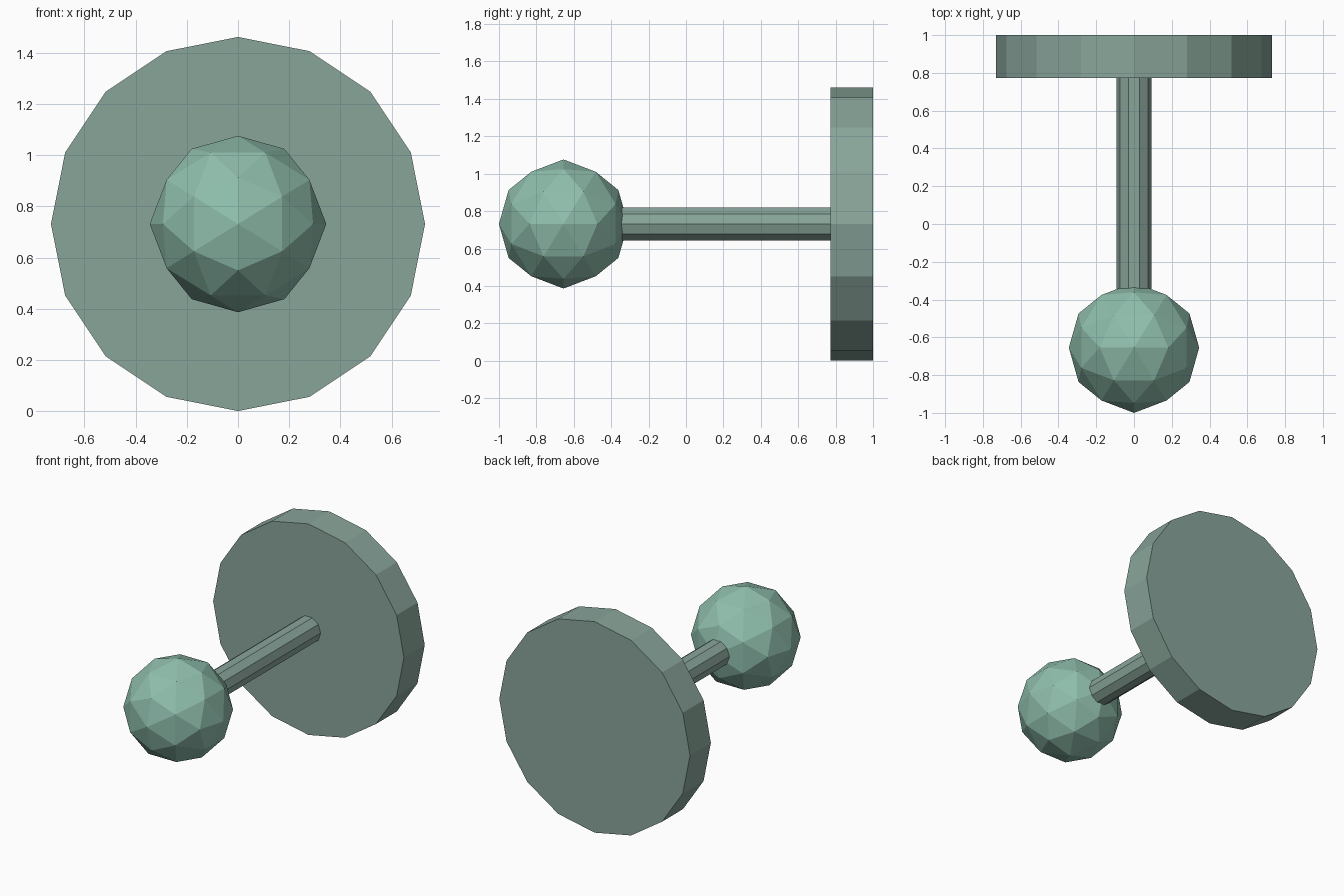
import bpy, bmesh, math
from mathutils import Vector

if "Cube" in bpy.data.objects:
    bpy.data.objects.remove(bpy.data.objects["Cube"])

CENTRE_Z = 0.731


def material(name, rgb):
    m = bpy.data.materials.new(name)
    m.diffuse_color = (*rgb, 1.0)
    m.use_nodes = True
    m.node_tree.nodes["Principled BSDF"].inputs["Base Color"].default_value = m.diffuse_color
    return m


grey_green = material("grey green", (0.25, 0.376, 0.323))
mint_green = material("mint green", (0.275, 0.515, 0.413))


def cylinder(name, sides, radius, y0, y1, mat):
    """Flat-shaded prism along y, with a corner on the +x side."""
    bpy.ops.mesh.primitive_cylinder_add(
        vertices=sides, radius=radius, depth=y1 - y0,
        location=(0, (y0 + y1) / 2, CENTRE_Z))
    obj = bpy.context.object
    obj.name = name
    # Rebuild corner angles so that one corner points along +x, axis along y
    for v in obj.data.vertices:
        a = math.atan2(v.co.y, v.co.x) - math.pi / 2
        v.co = Vector((radius * math.cos(a), -v.co.z, radius * math.sin(a)))
    obj.data.update()
    obj.data.materials.append(mat)
    return obj


def faceted_ball(name, radius, location, mat):
    """Once-subdivided icosahedron with a corner on each axis."""
    phi = (1 + math.sqrt(5)) / 2
    seeds = [(1, 0, 0), (phi, 1, 0), (phi ** 2, 1, phi)]
    points = set()
    for seed in seeds:
        for shift in range(3):
            p = seed[shift:] + seed[:shift]
            for sx in (1, -1):
                for sy in (1, -1):
                    for sz in (1, -1):
                        points.add((p[0] * sx, p[1] * sy, p[2] * sz))
    bm = bmesh.new()
    for p in sorted(points):
        bm.verts.new(Vector(p).normalized() * radius)
    bmesh.ops.convex_hull(bm, input=bm.verts[:])
    bmesh.ops.recalc_face_normals(bm, faces=bm.faces[:])
    mesh = bpy.data.meshes.new(name)
    bm.to_mesh(mesh)
    bm.free()
    mesh.materials.append(mat)
    obj = bpy.data.objects.new(name, mesh)
    obj.location = location
    bpy.context.collection.objects.link(obj)
    return obj


# Wall plate, stem and knob
cylinder("base_disc", 16, 0.731, 0.772, 1.0, grey_green)
cylinder("stem", 10, 0.093, -0.40, 0.79, grey_green)
faceted_ball("knob", 0.345, (0, -0.655, CENTRE_Z), mint_green)
